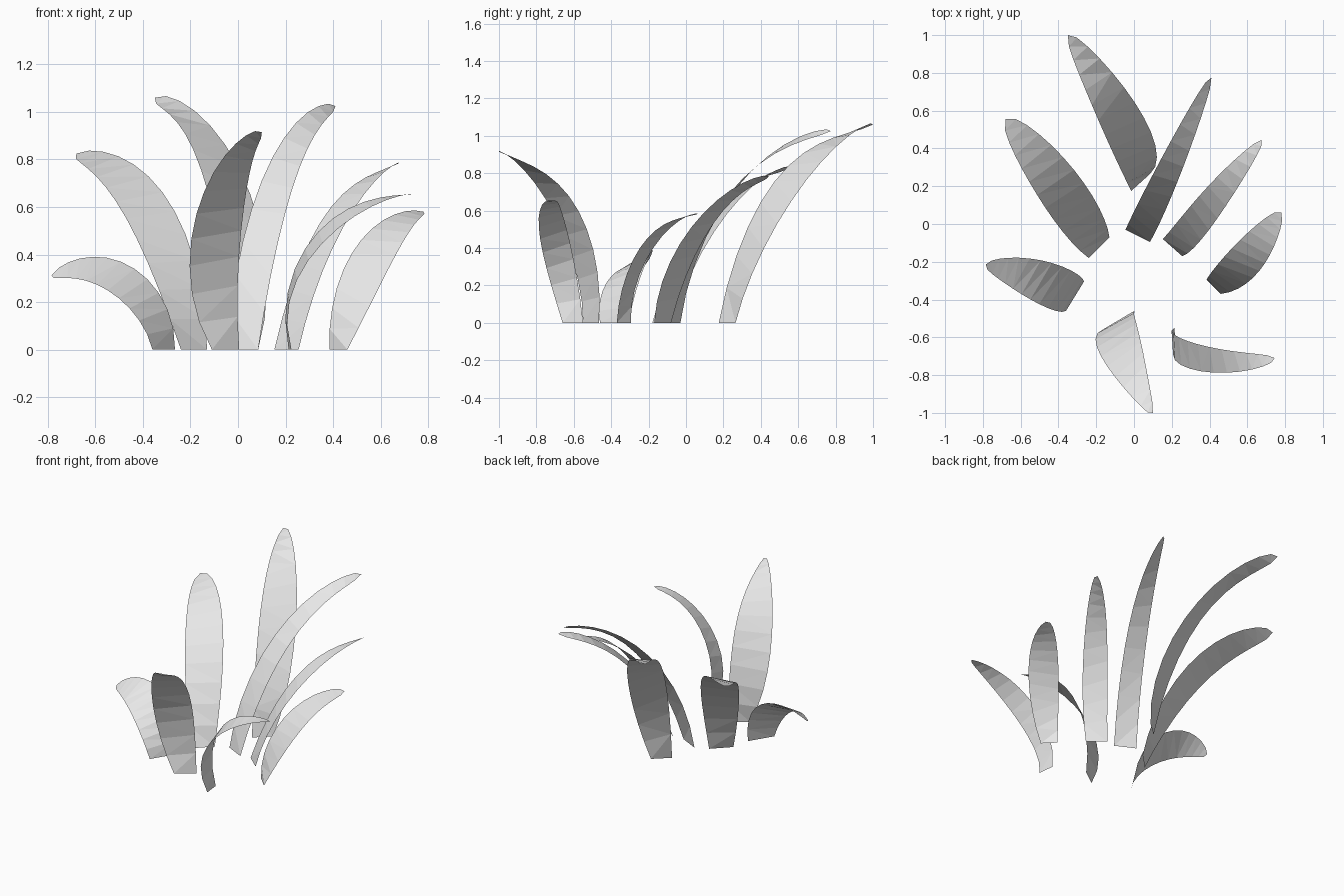
import bpy, bmesh, math
from mathutils import Vector

if "Cube" in bpy.data.objects:
    bpy.data.objects.remove(bpy.data.objects["Cube"])

SEGMENTS = 12

grey = bpy.data.materials.new("pale_grey")
grey.diffuse_color = (0.8, 0.8, 0.8, 1)
grey.use_nodes = True
grey.node_tree.nodes["Principled BSDF"].inputs["Base Color"].default_value = grey.diffuse_color


def through(ts, pts, t):
    """Smooth curve through a few points (Lagrange interpolation)."""
    total = Vector((0, 0, 0))
    for i, p in enumerate(pts):
        w = 1.0
        for j, tj in enumerate(ts):
            if j != i:
                w *= (t - tj) / (ts[i] - tj)
        total += p * w
    return total


def taper(t):
    return math.sqrt(max(0.0, 1 - t ** 3))


def leaf(name, base, middle, upper, tip):
    """Arching blade: left/right stations at the base, middle and upper part, then a tip."""
    stations = [(Vector(a), Vector(b)) for a, b in (base, middle, upper)]
    spine = [(a + b) / 2 for a, b in stations] + [Vector(tip)]
    half = [(b - a) / 2 for a, b in stations]
    # Spread the stations by length along the spine
    ts = [0.0]
    for p, q in zip(spine, spine[1:]):
        ts.append(ts[-1] + (q - p).length)
    ts = [t / ts[-1] for t in ts]
    half = [h / taper(t) for h, t in zip(half, ts)]

    bm = bmesh.new()
    previous = None
    for i in range(SEGMENTS):
        t = 1 - (1 - i / SEGMENTS) ** 1.4
        c = through(ts, spine, t)
        h = through(ts[:3], half, t) * taper(t)
        row = [bm.verts.new(c - h), bm.verts.new(c + h)]
        if previous:
            bm.faces.new((previous[0], previous[1], row[1], row[0]))
        previous = row
    end = bm.verts.new(spine[-1])
    bm.faces.new((previous[0], previous[1], end))
    bmesh.ops.triangulate(bm, faces=bm.faces[:])
    mesh = bpy.data.meshes.new(name)
    bm.to_mesh(mesh)
    bm.free()
    mesh.materials.append(grey)
    obj = bpy.data.objects.new(name, mesh)
    bpy.context.collection.objects.link(obj)


# Tall broad leaves at the back and left
leaf("back_leaf", ((-.015, .175, 0), (.085, .265, 0)),
     ((-.14, .44, .71), (.07, .53, .60)),
     ((-.24, .67, .935), (-.085, .765, .905)), (-.35, 1.0, 1.06))
leaf("back_left_leaf", ((-.24, -.18, 0), (-.13, -.07, 0)),
     ((-.445, .05, .505), (-.24, .18, .53)),
     ((-.57, .25, .70), (-.40, .38, .75)), (-.68, .555, .825))

# Low drooping leaf on the left
leaf("left_leaf", ((-.36, -.46, 0), (-.265, -.305, 0)),
     ((-.5, -.425, .215), (-.38, -.225, .295)),
     ((-.66, -.33, .295), (-.58, -.18, .39)), (-.785, -.215, .313))

# Front leaves
leaf("front_leaf", ((-.11, -.55, 0), (.005, -.465, 0)),
     ((-.185, -.68, .53), (.02, -.555, .56)),
     ((-.06, -.86, .81), (.06, -.74, .79)), (.1, -1.0, .915))
leaf("front_right_leaf", ((.225, -.66, 0), (.213, -.55, 0)),
     ((.33, -.775, .42), (.315, -.63, .47)),
     ((.53, -.785, .585), (.5, -.67, .61)), (.745, -.71, .655))

# Slender leaves on the right
leaf("centre_leaf", ((-.045, -.03, 0), (.085, -.095, 0)),
     ((.06, .185, .60), (.2, .15, .58)),
     ((.19, .43, .885), (.29, .38, .84)), (.41, .775, 1.025))
leaf("back_right_leaf", ((.153, -.08, 0), (.255, -.17, 0)),
     ((.295, .09, .44), (.39, -.04, .41)),
     ((.47, .28, .68), (.56, .21, .69)), (.675, .445, .783))
leaf("right_leaf", ((.385, -.295, 0), (.46, -.37, 0)),
     ((.485, -.165, .415), (.67, -.24, .41)),
     ((.62, -.03, .55), (.745, -.11, .53)), (.78, .06, .58))
